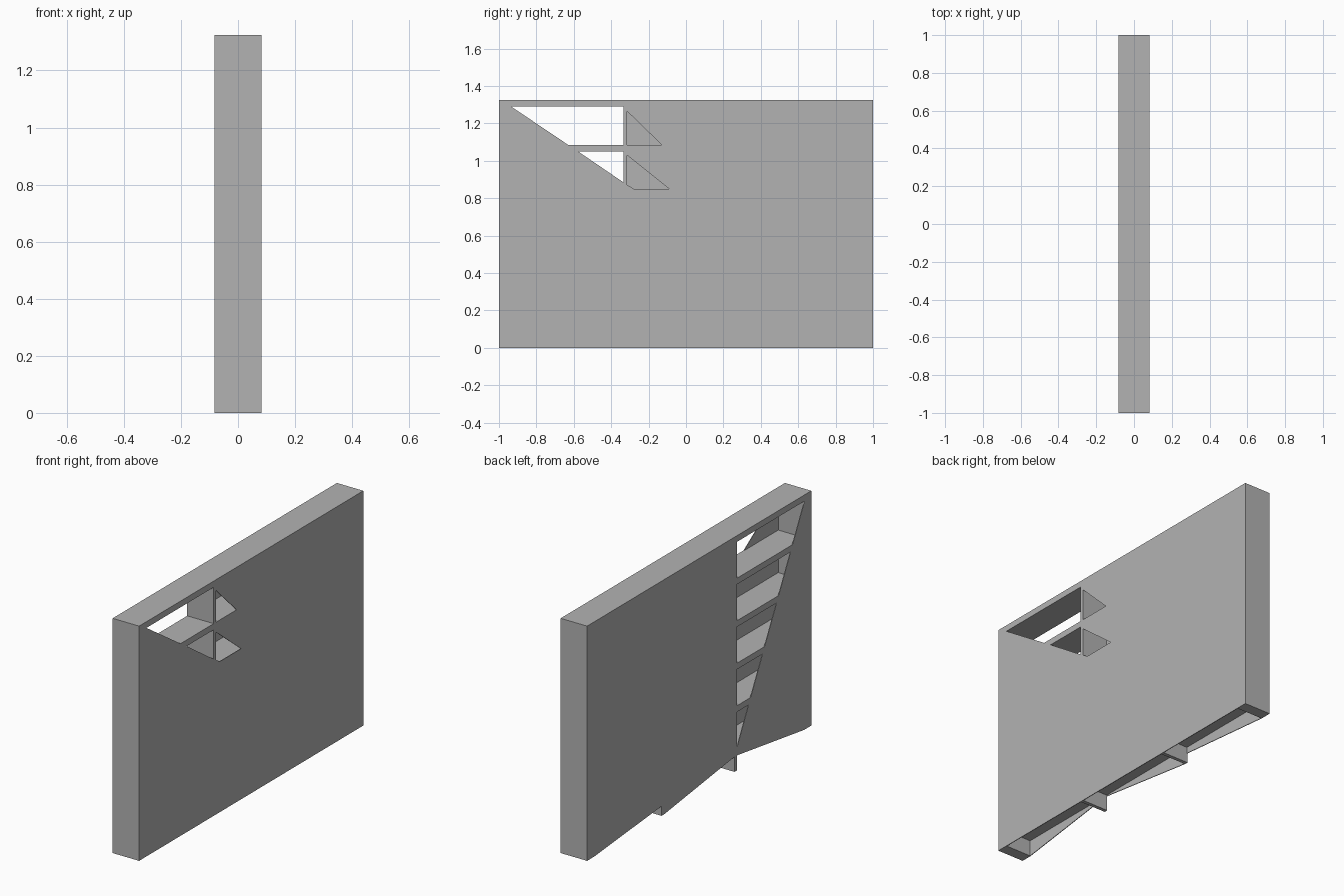
import bpy
from mathutils import Matrix

cube = bpy.data.objects.get("Cube")
if cube:
    bpy.data.objects.remove(cube)

grey = bpy.data.materials.new("plain_grey")
grey.use_nodes = True
colour = (0.45, 0.45, 0.45, 1)
grey.diffuse_color = colour
grey.node_tree.nodes["Principled BSDF"].inputs["Base Color"].default_value = colour

HALF, SKIN, TOP = 0.0825, 0.002, 1.325   # half depth, half sheet thickness, height
SIDE, POST_OUT, POST_IN = 0.935, 0.335, 0.315
FOOT, BOARD, PITCH = 0.09, 0.035, 0.24
# Local profile axes (y, z) laid into the world
UPRIGHT = Matrix(((0, 0, 1, 0), (1, 0, 0, 0), (0, 1, 0, 0), (0, 0, 0, 1)))


def plate(name, outlines, x, half_depth):
    """Extrude the first outline along x, with the others as holes."""
    curve = bpy.data.curves.new(name, "CURVE")
    curve.dimensions = "2D"
    curve.fill_mode = "BOTH"
    curve.extrude = half_depth
    for points in outlines:
        spline = curve.splines.new("POLY")
        spline.points.add(len(points) - 1)
        for p, (y, z) in zip(spline.points, points):
            p.co = (y, z, 0, 1)
        spline.use_cyclic_u = True
    curve.materials.append(grey)
    obj = bpy.data.objects.new(name, curve)
    bpy.context.collection.objects.link(obj)
    obj.matrix_world = Matrix.Translation((x, 0, 0)) @ UPRIGHT
    bpy.ops.object.select_all(action="DESELECT")
    obj.select_set(True)
    bpy.context.view_layer.objects.active = obj
    bpy.ops.object.convert(target="MESH")
    bpy.ops.object.shade_flat()
    return obj


# Compartment rows (bottom, top) and columns
rows = []
for i in range(5):
    top = TOP - BOARD - i * PITCH
    rows.append((top - PITCH + BOARD, top))
columns = [(-SIDE, -POST_OUT), (-POST_IN, POST_IN), (POST_OUT, SIDE)]

# Shelf frame standing on four feet
outline = [(-1, TOP), (-1, 0)]
for a, b in columns:
    outline += [(a, 0), (a, FOOT), (b, FOOT), (b, 0)]
outline += [(1, 0), (1, TOP)]
cells = [[(a, lo), (b, lo), (b, hi), (a, hi)] for a, b in columns for lo, hi in rows]
plate("shelf_frame", [outline] + cells, 0, HALF - 2 * SKIN)

# Left cover sheet with four openings at the upper front
openings = [
    [(-0.935, 1.29), (-0.335, 1.29), (-0.335, 1.085), (-0.63, 1.085)],
    [(-0.577, 1.05), (-0.335, 1.05), (-0.335, 0.885)],
    [(-0.315, 1.265), (-0.13, 1.085), (-0.315, 1.085)],
    [(-0.315, 1.03), (-0.09, 0.85), (-0.28, 0.85), (-0.315, 0.872)],
]
rim = [(-1, 0), (1, 0), (1, TOP), (-1, TOP)]
plate("left_cover", [rim] + openings, HALF - SKIN, SKIN)

# Right cover sheet: slanted column of openings and a notched lower edge
def slant(z):
    return -0.94 + (1.29 - z) * 0.52


slots = []
for lo, hi in rows:
    slot = [(slant(hi), hi), (-POST_OUT, hi), (-POST_OUT, lo)]
    if slant(lo) < -POST_OUT - 0.01:
        slot.append((slant(lo), lo))
    slots.append(slot)
rim = [(-1, 0), (-SIDE, 0), (-POST_OUT, FOOT - 0.005), (-POST_OUT, 0),
       (-POST_IN, 0), (-POST_IN, FOOT - 0.005), (POST_IN, 0), (POST_OUT, 0),
       (POST_OUT, 0.055), (SIDE, 0), (1, 0), (1, TOP), (-1, TOP)]
plate("right_cover", [rim] + slots, SKIN - HALF, SKIN)
